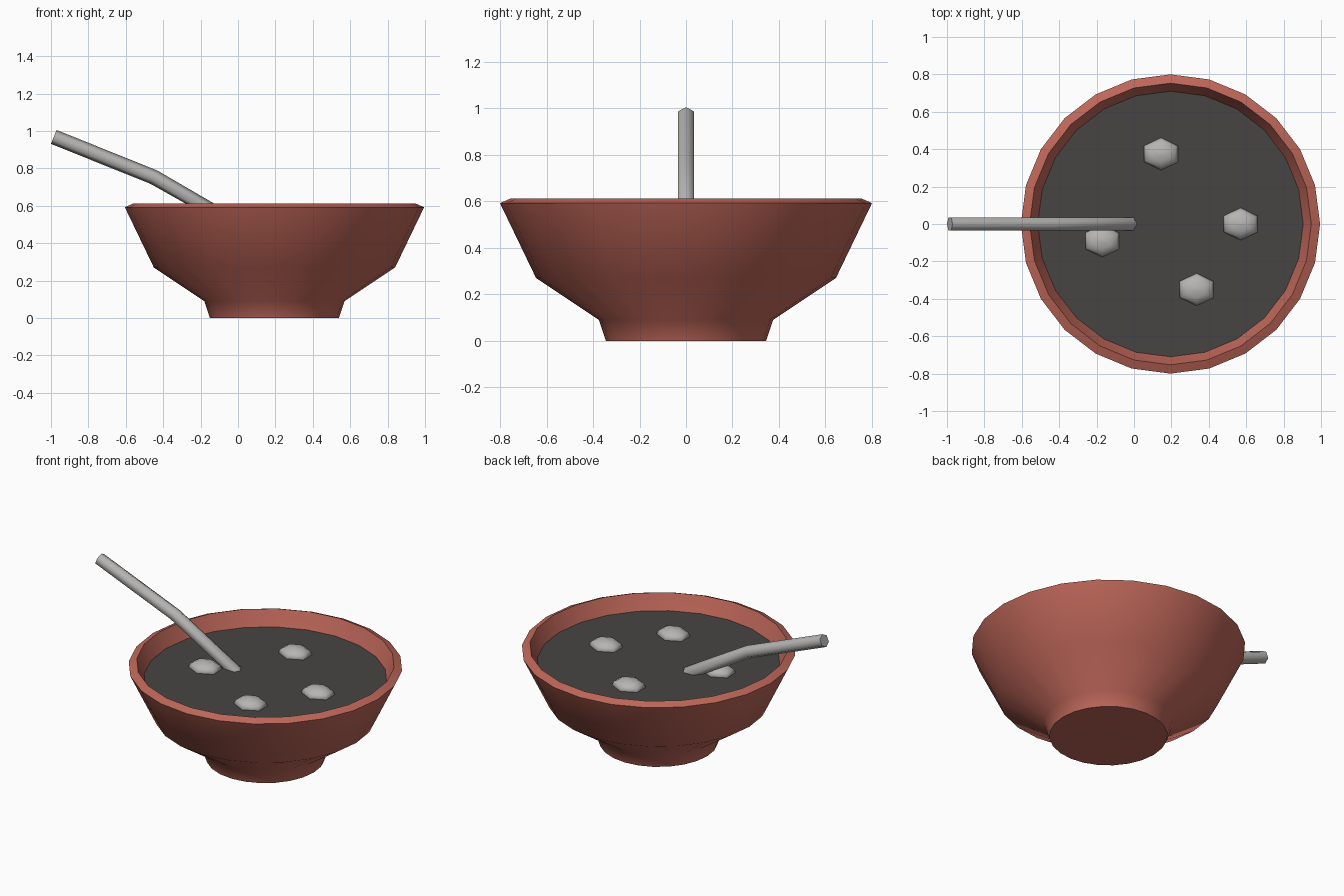
import bpy, bmesh, math
from mathutils import Vector

if "Cube" in bpy.data.objects:
    bpy.data.objects.remove(bpy.data.objects["Cube"], do_unlink=True)

CENTRE_X = 0.195
SOUP_Z = 0.515


def material(name, rgb):
    mat = bpy.data.materials.new(name)
    mat.use_nodes = True
    mat.diffuse_color = (*rgb, 1)
    mat.node_tree.nodes["Principled BSDF"].inputs["Base Color"].default_value = (*rgb, 1)
    return mat


clay = material("red clay", (0.52, 0.135, 0.1))
broth = material("dark broth", (0.062, 0.059, 0.057))
pale = material("pale grey", (0.47, 0.46, 0.45))


def skin(name, rings, mat, smooth_angle, location=(0, 0, 0)):
    """Join successive rings of points into a closed, capped surface."""
    bm = bmesh.new()
    loops = [[bm.verts.new(p) for p in ring] for ring in rings]
    n = len(loops[0])
    for a, b in zip(loops, loops[1:]):
        for i in range(n):
            j = (i + 1) % n
            bm.faces.new((a[i], a[j], b[j], b[i]))
    bm.faces.new(loops[0][::-1])
    bm.faces.new(loops[-1])
    bmesh.ops.recalc_face_normals(bm, faces=bm.faces)
    mesh = bpy.data.meshes.new(name)
    bm.to_mesh(mesh)
    bm.free()
    mesh.materials.append(mat)
    obj = bpy.data.objects.new(name, mesh)
    obj.location = location
    bpy.context.collection.objects.link(obj)
    bpy.ops.object.select_all(action='DESELECT')
    obj.select_set(True)
    bpy.context.view_layer.objects.active = obj
    bpy.ops.object.shade_smooth_by_angle(angle=math.radians(smooth_angle))
    return obj


def lathe(profile, sides, stretch=1.0):
    """Rings of a turned (radius, height) profile, with a corner on the y axis."""
    angles = [math.pi / 2 + math.tau * i / sides for i in range(sides)]
    return [[(r * stretch * math.cos(a), r * math.sin(a), z) for a in angles]
            for r, z in profile]


# Bowl: foot, flare, wall, bevelled rim and inside
skin("bowl", lathe([(0.345, 0), (0.375, 0.09), (0.645, 0.27), (0.8, 0.592),
                    (0.753, 0.613), (0.71, SOUP_Z), (0.6, 0.3), (0.33, 0.12)], 24),
     clay, 40, (CENTRE_X, 0, 0))

# Soup filling the bowl
skin("soup", lathe([(0.69, SOUP_Z - 0.03), (0.712, SOUP_Z)], 24),
     broth, 30, (CENTRE_X, 0, 0))

# Dumplings floating in the soup
dome = [(math.cos(t), math.sin(t)) for t in (math.radians(d) for d in (-30, 0, 30, 60, 88))]
for x, y in [(0.145, 0.375), (0.57, 0), (0.335, -0.35), (-0.17, -0.09)]:
    skin("dumpling", lathe([(0.087 * r, 0.045 * h) for r, h in dome], 6, 1.2),
         pale, 80, (x, y, SOUP_Z + 0.004))

# Spoon handle: six-sided bent rod dipping into the soup
path = [Vector((x, 0, z)) for x, z in [(-0.985, 0.968), (-0.45, 0.753),
                                       (-0.02, 0.507), (0, 0.42)]]
rings = []
for i, p in enumerate(path):
    before = (p - path[i - 1]).normalized() if i > 0 else Vector()
    after = (path[i + 1] - p).normalized() if i < len(path) - 1 else Vector()
    along = (before + after).normalized()
    side = Vector((0, 1, 0))
    up = along.cross(side)
    rings.append([p + 0.04 * (up * math.cos(a) + side * math.sin(a))
                  for a in (math.tau * k / 6 for k in range(6))])
skin("spoon_handle", rings, pale, 65)
